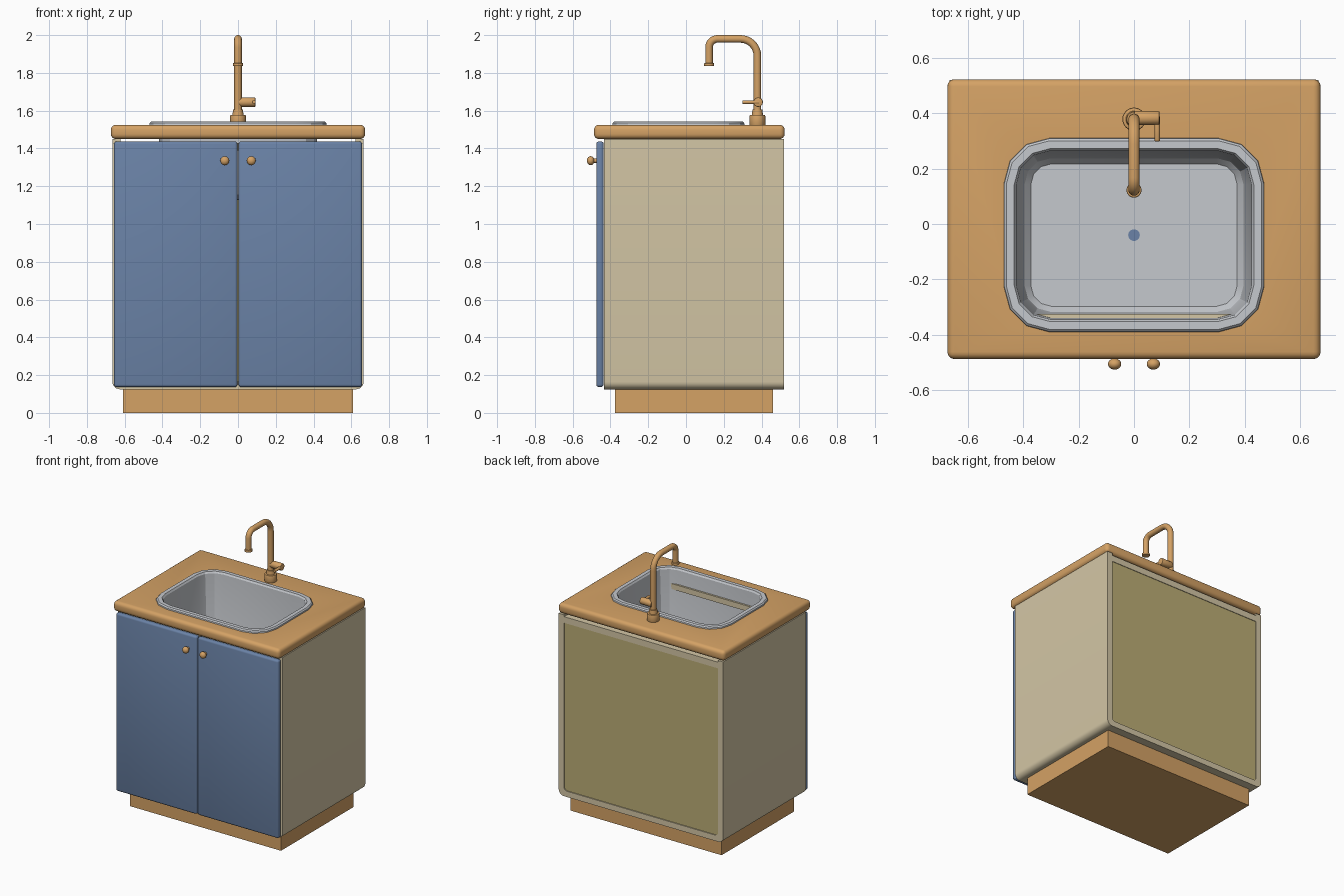
import bpy, bmesh, math
from mathutils import Vector, Matrix

if "Cube" in bpy.data.objects:
    bpy.data.objects.remove(bpy.data.objects["Cube"])


def material(name, rgb):
    m = bpy.data.materials.new(name)
    m.diffuse_color = (*rgb, 1)
    m.use_nodes = True
    m.node_tree.nodes["Principled BSDF"].inputs["Base Color"].default_value = m.diffuse_color
    return m


WOOD = material("warm wood", (0.66, 0.36, 0.13))
CREAM = material("cream", (0.66, 0.57, 0.38))
BLUE = material("slate blue", (0.145, 0.225, 0.385))
GREY = material("sink grey", (0.56, 0.58, 0.61))
OLIVE = material("olive panel", (0.50, 0.42, 0.18))


def smooth(ob, angle=35):
    bpy.ops.object.select_all(action='DESELECT')
    ob.select_set(True)
    bpy.context.view_layer.objects.active = ob
    bpy.ops.object.shade_smooth_by_angle(angle=math.radians(angle))


def finish(name, bm, mat, shade=True):
    bmesh.ops.recalc_face_normals(bm, faces=bm.faces)
    me = bpy.data.meshes.new(name)
    bm.to_mesh(me)
    bm.free()
    ob = bpy.data.objects.new(name, me)
    bpy.context.collection.objects.link(ob)
    me.materials.append(mat)
    if shade:
        smooth(ob)
    return ob


def box(name, mat, x, y, z, bevel=0.0, segments=3, shade=True):
    bm = bmesh.new()
    bmesh.ops.create_cube(bm, size=1)
    for v in bm.verts:
        v.co = [(r[0] + r[1]) / 2 + c * (r[1] - r[0]) for c, r in zip(v.co, (x, y, z))]
    if bevel:
        bmesh.ops.bevel(bm, geom=bm.edges[:], offset=bevel, segments=segments,
                        profile=0.5, affect='EDGES')
    return finish(name, bm, mat, shade)


def rod(name, mat, a, b, r1, r2=None, sides=24, bevel=0.0):
    a, b = Vector(a), Vector(b)
    bm = bmesh.new()
    rot = Vector((0, 0, 1)).rotation_difference(b - a).to_matrix().to_4x4()
    bmesh.ops.create_cone(bm, cap_ends=True, segments=sides, radius1=r1,
                          radius2=r1 if r2 is None else r2, depth=(b - a).length,
                          matrix=Matrix.Translation((a + b) / 2) @ rot)
    if bevel:
        rims = [e for e in bm.edges if any(len(f.verts) > 4 for f in e.link_faces)]
        bmesh.ops.bevel(bm, geom=rims, offset=bevel, segments=2, profile=0.5, affect='EDGES')
    return finish(name, bm, mat)


def rounded_loop(hx, hy, r, z, cy=-0.04, steps=3):
    """Rounded rectangle as a list of points."""
    pts = []
    for k, (sx, sy) in enumerate(((1, 1), (-1, 1), (-1, -1), (1, -1))):
        for i in range(steps + 1):
            t = math.radians(90 * (k + i / steps))
            pts.append((sx * (hx - r) + r * math.cos(t),
                        cy + sy * (hy - r) + r * math.sin(t), z))
    return pts


def loft(name, mat, loops, cap_start=False, cap_end=True, shade=True):
    bm = bmesh.new()
    rows = [[bm.verts.new(p) for p in loop] for loop in loops]
    n = len(rows[0])
    for a, b in zip(rows, rows[1:]):
        for i in range(n):
            j = (i + 1) % n
            bm.faces.new((a[i], a[j], b[j], b[i]))
    if cap_start:
        bm.faces.new(rows[0])
    if cap_end:
        bm.faces.new(rows[-1])
    return finish(name, bm, mat, shade)


# Plinth
box("plinth", WOOD, (-0.61, 0.61), (-0.375, 0.46), (0, 0.128), shade=False)


# Cabinet carcass: U-shaped profile with rounded lower corners, run front to back
def u_profile(hx, bottom, r, top=1.45, steps=6):
    pts = [(-hx, top)]
    for sx, start in ((-1, 180), (1, 270)):
        for i in range(steps + 1):
            t = math.radians(start + 90 * i / steps)
            pts.append((sx * (hx - r) + r * math.cos(t), bottom + r + r * math.sin(t)))
    return pts + [(hx, top)]


bm = bmesh.new()
outer, inner = u_profile(0.665, 0.125, 0.04), u_profile(0.623, 0.167, 0.025)
rings = []
for (ox, oz), (ix, iz) in zip(outer, inner):
    rings.append([bm.verts.new(p) for p in ((ox, -0.435, oz), (ox, 0.52, oz),
                                            (ix, 0.52, iz), (ix, -0.435, iz))])
for a, b in zip(rings, rings[1:]):
    for i in range(4):
        j = (i + 1) % 4
        bm.faces.new((a[i], a[j], b[j], b[i]))
bm.faces.new(rings[0])
bm.faces.new(rings[-1])
finish("cabinet_carcass", bm, CREAM)

# Back panel and the two top rails
box("back_panel", OLIVE, (-0.626, 0.626), (0.49, 0.513), (0.16, 1.395), shade=False)
box("back_rail", CREAM, (-0.625, 0.625), (0.41, 0.517), (1.39, 1.435), shade=False)
box("front_rail", CREAM, (-0.625, 0.625), (-0.435, -0.325), (1.39, 1.43), shade=False)

# Doors and knobs
for side, s in (("left", -1), ("right", 1)):
    box(side + "_door", BLUE, sorted((s * 0.003, s * 0.657)), (-0.475, -0.436),
        (0.137, 1.437), bevel=0.014)
    rod(side + "_knob_stem", WOOD, (s * 0.07, -0.47, 1.335), (s * 0.07, -0.50, 1.335), 0.011)
    bm = bmesh.new()
    bmesh.ops.create_uvsphere(bm, u_segments=20, v_segments=12, radius=1,
                              matrix=Matrix.Translation((s * 0.07, -0.505, 1.335))
                              @ Matrix.Diagonal((0.024, 0.02, 0.024, 1)))
    finish(side + "_knob", bm, WOOD)

# Countertop with an opening for the basin
top = box("countertop", WOOD, (-0.673, 0.673), (-0.487, 0.522), (1.45, 1.525),
          bevel=0.026, segments=4, shade=False)
cutter = loft("basin_cutter", WOOD, [rounded_loop(0.45, 0.33, 0.145, z) for z in (1.3, 1.6)],
              cap_start=True, shade=False)
cut = top.modifiers.new("opening", 'BOOLEAN')
cut.operation, cut.solver, cut.object = 'DIFFERENCE', 'EXACT', cutter
bpy.context.view_layer.objects.active = top
bpy.ops.object.modifier_apply(modifier="opening")
bpy.data.objects.remove(cutter)
smooth(top)

# Basin: raised rim, sloping walls, flat floor
RIM = ((0.470, 0.350, 0.165, 1.522), (0.468, 0.348, 0.163, 1.534),
       (0.460, 0.340, 0.155, 1.542), (0.432, 0.312, 0.130, 1.542),
       (0.424, 0.304, 0.122, 1.530), (0.405, 0.286, 0.105, 1.200),
       (0.395, 0.277, 0.095, 1.155), (0.372, 0.257, 0.075, 1.130))
basin = loft("basin", GREY, [rounded_loop(*r) for r in RIM])
smooth(basin, 25)

# Drain
rod("drain_ring", GREY, (0, -0.04, 1.128), (0, -0.04, 1.133), 0.036)
rod("drain_plug", BLUE, (0, -0.04, 1.130), (0, -0.04, 1.136), 0.021)

# Faucet base
FY = 0.378
rod("faucet_base", WOOD, (0, FY, 1.52), (0, FY, 1.578), 0.042, bevel=0.006)
rod("faucet_collar", WOOD, (0, FY, 1.575), (0, FY, 1.605), 0.03, 0.026)

# Faucet spout: a tube swept along two bends
path = [(FY, 1.59)]
for cy, cz, r, start in ((FY - 0.09, 1.89, 0.09, 0), (0.167, 1.935, 0.045, 90)):
    for i in range(9):
        t = math.radians(start + 90 * i / 8)
        path.append((cy + r * math.cos(t), cz + r * math.sin(t)))
path.append((0.122, 1.84))
loops = []
for i, (y, z) in enumerate(path):
    a, b = path[max(i - 1, 0)], path[min(i + 1, len(path) - 1)]
    d = Vector((0, b[0] - a[0], b[1] - a[1])).normalized()
    side = Vector((1, 0, 0))
    up = d.cross(side)
    loops.append([Vector((0, y, z)) + 0.02 * (side * math.cos(k * math.pi / 10)
                                              + up * math.sin(k * math.pi / 10))
                  for k in range(20)])
loft("faucet_spout", WOOD, loops, cap_start=True)
rod("faucet_nozzle", WOOD, (0, 0.122, 1.836), (0, 0.122, 1.852), 0.027, bevel=0.004)

# Faucet handle and lever
rod("faucet_handle", WOOD, (0, FY + 0.004, 1.645), (0.092, FY + 0.004, 1.645), 0.025, bevel=0.004)
rod("faucet_lever", WOOD, (0.084, FY + 0.01, 1.645), (0.084, 0.298, 1.645), 0.01, bevel=0.003)
